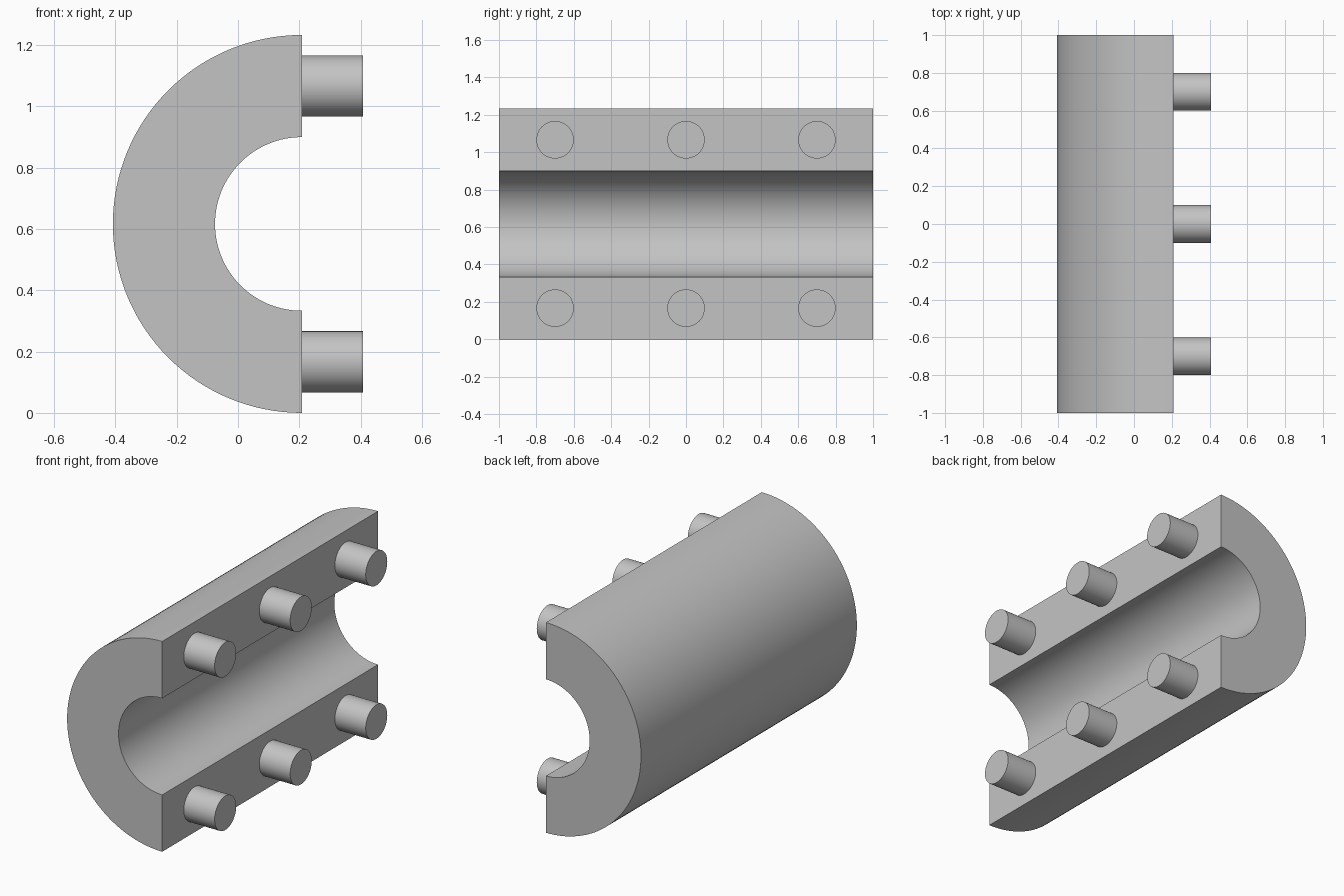
import bpy, bmesh
from math import pi, sin, cos, radians

cube = bpy.data.objects.get("Cube")
if cube:
    bpy.data.objects.remove(cube, do_unlink=True)

OUTER, INNER, LENGTH = 0.6167, 0.2833, 2.0
FACE_X = 0.2083          # flat split face, also the bore axis
PEG_RADIUS, PEG_LENGTH = 0.1, 0.2
SEGMENTS = 64

grey = bpy.data.materials.new("light grey")
grey.use_nodes = True
color = (0.55, 0.55, 0.55, 1)
grey.diffuse_color = color
grey.node_tree.nodes["Principled BSDF"].inputs["Base Color"].default_value = color


def finish(obj):
    """Assign the material and smooth the curved faces."""
    obj.data.materials.clear()
    obj.data.materials.append(grey)
    bpy.ops.object.select_all(action='DESELECT')
    obj.select_set(True)
    bpy.context.view_layer.objects.active = obj
    bpy.ops.object.shade_smooth_by_angle(angle=radians(30))


# Half shell: a half-ring of quads extruded along y
bm = bmesh.new()
rings = []
for i in range(SEGMENTS + 1):
    a = pi / 2 + pi * i / SEGMENTS
    rings.append([bm.verts.new((FACE_X + r * cos(a), -LENGTH / 2, OUTER + r * sin(a)))
                  for r in (INNER, OUTER)])
for (a, b), (c, d) in zip(rings, rings[1:]):
    bm.faces.new((a, b, d, c))
result = bmesh.ops.extrude_face_region(bm, geom=bm.faces[:], use_keep_orig=True)
moved = [v for v in result["geom"] if isinstance(v, bmesh.types.BMVert)]
bmesh.ops.translate(bm, verts=moved, vec=(0, LENGTH, 0))
bmesh.ops.recalc_face_normals(bm, faces=bm.faces[:])
mesh = bpy.data.meshes.new("half_shell")
bm.to_mesh(mesh)
bm.free()
shell = bpy.data.objects.new("half_shell", mesh)
bpy.context.collection.objects.link(shell)
finish(shell)

# Two rows of three locating pegs on the split face
for row, side in (("upper", 1), ("lower", -1)):
    for place, y in (("front", -0.7), ("middle", 0), ("back", 0.7)):
        bpy.ops.mesh.primitive_cylinder_add(
            vertices=48, radius=PEG_RADIUS, depth=PEG_LENGTH, rotation=(0, pi / 2, 0),
            location=(FACE_X + PEG_LENGTH / 2, y, OUTER + side * (OUTER + INNER) / 2))
        peg = bpy.context.object
        peg.name = f"{row}_{place}_peg"
        finish(peg)
